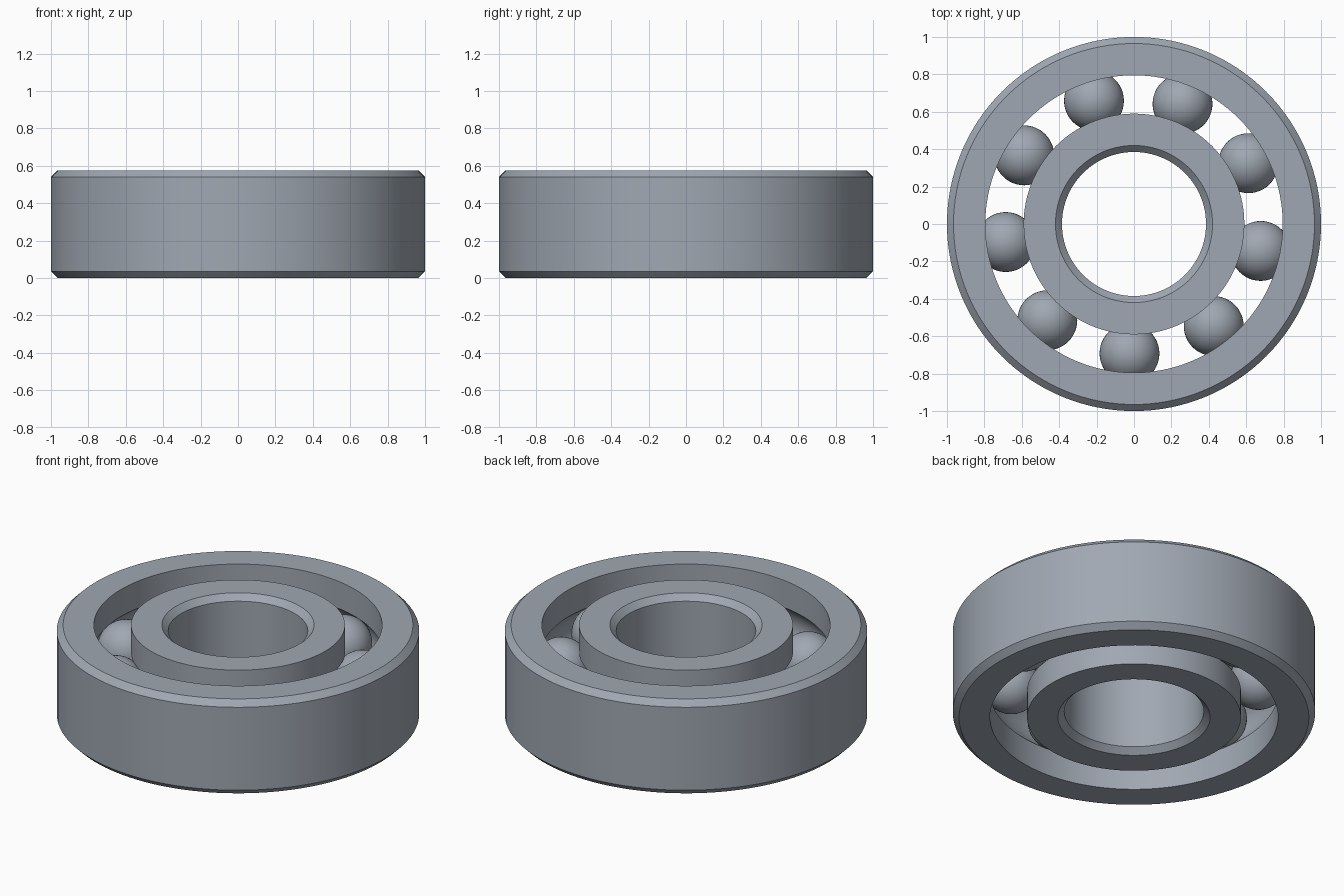
import bpy, bmesh, math

if "Cube" in bpy.data.objects:
    bpy.data.objects.remove(bpy.data.objects["Cube"], do_unlink=True)

HEIGHT, CHAMFER = 0.575, 0.035
MID = HEIGHT / 2
OUTER, OUTER_LIP, INNER_LIP, BORE = 1.0, 0.795, 0.59, 0.385
PITCH = (OUTER_LIP + INNER_LIP) / 2
BALL, BALL_COUNT, SEGMENTS = 0.16, 9, 128

steel = bpy.data.materials.new("grey steel")
steel.use_nodes = True
COLOUR = (0.35, 0.39, 0.445, 1)
steel.diffuse_color = COLOUR
steel.node_tree.nodes["Principled BSDF"].inputs["Base Color"].default_value = COLOUR


def finish(name, bm, location=(0, 0, 0)):
    """Turn a bmesh into a smooth-shaded steel object."""
    bmesh.ops.recalc_face_normals(bm, faces=bm.faces)
    mesh = bpy.data.meshes.new(name)
    bm.to_mesh(mesh)
    bm.free()
    mesh.materials.append(steel)
    obj = bpy.data.objects.new(name, mesh)
    obj.location = location
    bpy.context.collection.objects.link(obj)
    bpy.ops.object.select_all(action="DESELECT")
    obj.select_set(True)
    bpy.context.view_layer.objects.active = obj
    bpy.ops.object.shade_smooth_by_angle(angle=math.radians(30))
    return obj


def lathe(name, profile):
    """Revolve a closed (radius, height) profile about the z axis."""
    bm = bmesh.new()
    rings = []
    for i in range(SEGMENTS):
        a = math.tau * i / SEGMENTS
        rings.append([bm.verts.new((r * math.cos(a), r * math.sin(a), z))
                      for r, z in profile])
    for i, ring in enumerate(rings):
        after = rings[(i + 1) % SEGMENTS]
        for j in range(len(profile)):
            k = (j + 1) % len(profile)
            bm.faces.new((ring[j], after[j], after[k], ring[k]))
    return finish(name, bm)


def race_profile(lip, face, side):
    """Ring section: grooved wall at lip, chamfered wall at face."""
    inset = face - side * CHAMFER
    half = math.acos((OUTER_LIP - PITCH) / BALL)
    steps = 12
    groove = []
    for i in range(steps + 1):
        a = -half + 2 * half * i / steps
        groove.append((PITCH + side * BALL * math.cos(a), MID + BALL * math.sin(a)))
    return ([(lip, 0)] + groove +
            [(lip, HEIGHT), (inset, HEIGHT), (face, HEIGHT - CHAMFER),
             (face, CHAMFER), (inset, 0)])


# Two grooved races
lathe("outer_race", race_profile(OUTER_LIP, OUTER, 1))
lathe("inner_race", race_profile(INNER_LIP, BORE, -1))

# Balls spaced evenly in the groove
for n in range(BALL_COUNT):
    angle = math.radians(28) + math.tau * n / BALL_COUNT
    bm = bmesh.new()
    bmesh.ops.create_uvsphere(bm, u_segments=48, v_segments=24, radius=BALL)
    finish(f"ball_{n + 1}", bm,
           (PITCH * math.cos(angle), PITCH * math.sin(angle), MID))
